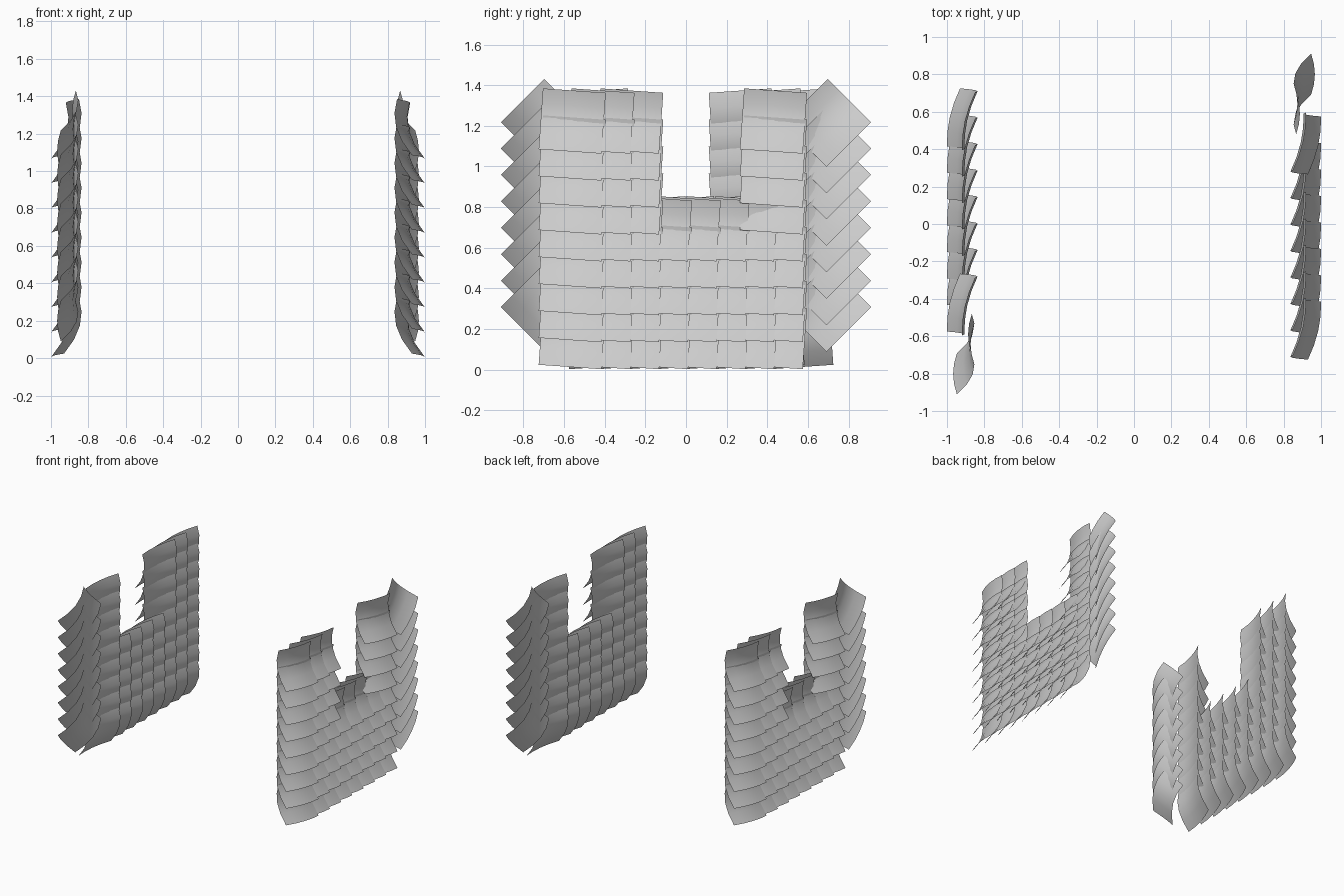
import bpy, bmesh
from math import radians, pi
from mathutils import Matrix, Vector

if "Cube" in bpy.data.objects:
    bpy.data.objects.remove(bpy.data.objects["Cube"])

W, H, N = 0.31, 0.30, 4          # shingle width, height, grid divisions
ROWS, PITCH = 9, 0.1326
COLS, STEP = 8, 0.1415


def add_shingle(bm, y, z, roll, yaw, base):
    """One thin curved shingle: flared at the bottom, gently arched across."""
    rot = Matrix.Rotation(radians(roll), 3, 'X')
    grid = []
    for j in range(N + 1):
        v = j / N
        flare = -0.258 * v + 0.178 * v * v
        row = []
        for i in range(N + 1):
            u = i / N - 0.5
            x = base + flare + yaw * u + 0.02 * (1 - 4 * u * u)
            p = rot @ Vector((0, u * W, (v - 0.5) * H))
            row.append(bm.verts.new((x, y + p.y, z + p.z)))
        grid.append(row)
    for j in range(N):
        for i in range(N):
            bm.faces.new((grid[j][i], grid[j][i + 1],
                          grid[j + 1][i + 1], grid[j + 1][i]))


def make_object(name, bm, angle):
    mesh = bpy.data.meshes.new(name)
    bm.to_mesh(mesh)
    bm.free()
    mesh.transform(Matrix.Rotation(angle, 4, 'Z'))
    for p in mesh.polygons:
        p.use_smooth = True
    ob = bpy.data.objects.new(name, mesh)
    bpy.context.collection.objects.link(ob)


# The two walls are the same, turned half a circle about the centre
for side, angle in (("right", 0), ("left", pi)):
    # overlapping rows, leaving an open notch in the upper middle
    bm = bmesh.new()
    for r in range(ROWS):
        for c in range(COLS):
            if r > 4 and 3 <= c <= 6:
                continue
            add_shingle(bm, -0.56 + c * STEP, 0.163 + r * PITCH, -4, 0.07, 0.965)
    make_object(side + "_wall_shingles", bm, angle)

    # diagonal shingles stacked along the end of the wall
    bm = bmesh.new()
    for k in range(8):
        add_shingle(bm, 0.695, 1.215 - 0.13 * k, 45, 0.0, 0.947)
    make_object(side + "_edge_shingles", bm, angle)
